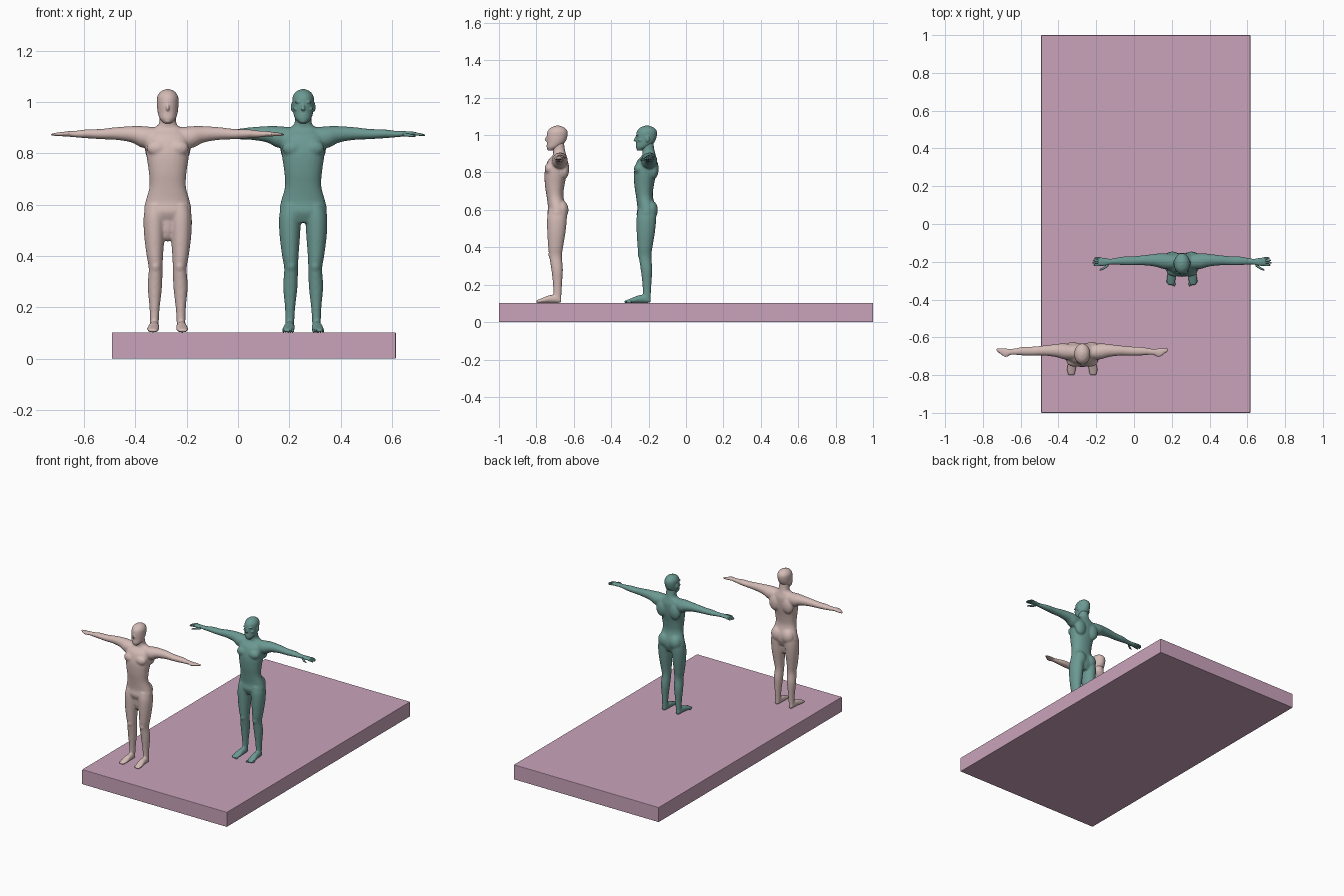
import bpy
import bmesh
from math import cos, sin, tau, copysign
from mathutils import Matrix, Vector

if "Cube" in bpy.data.objects:
    bpy.data.objects.remove(bpy.data.objects["Cube"])


def material(name, rgb):
    mat = bpy.data.materials.new(name)
    mat.use_nodes = True
    colour = (*rgb, 1)
    mat.diffuse_color = colour
    mat.node_tree.nodes["Principled BSDF"].inputs["Base Color"].default_value = colour
    return mat


def finish(bm, name, mat, location=(0, 0, 0)):
    bmesh.ops.recalc_face_normals(bm, faces=bm.faces)
    mesh = bpy.data.meshes.new(name)
    bm.to_mesh(mesh)
    bm.free()
    mesh.materials.append(mat)
    obj = bpy.data.objects.new(name, mesh)
    obj.location = location
    bpy.context.collection.objects.link(obj)
    return obj


def smooth_rings(rings, steps=4):
    """Catmull-Rom interpolation between hand-placed sections."""
    rings = [Vector(r) for r in rings]
    padded = [rings[0]] + rings + [rings[-1]]
    result = []
    for a, b, c, d in zip(padded, padded[1:], padded[2:], padded[3:]):
        for i in range(steps):
            t = i / steps
            result.append(b + (c - a) * t / 2 + (a * 2 - b * 5 + c * 4 - d) * t * t / 2
                          + (b * 3 - a - c * 3 + d) * t ** 3 / 2)
    return result + [rings[-1]]


def loft(bm, axis, rings, side=1, power=1.0, sides=24):
    """Sections are (position, centre u, centre v, half u, half v) along an axis."""
    loops = []
    for pos, cu, cv, hu, hv in smooth_rings(rings):
        loop = []
        for i in range(sides):
            c, s = cos(tau * i / sides), sin(tau * i / sides)
            u = cu + hu * copysign(abs(c) ** power, c)
            v = cv + hv * copysign(abs(s) ** power, s)
            x, y, z = {"x": (pos, u, v), "y": (u, pos, v), "z": (u, v, pos)}[axis]
            loop.append(bm.verts.new((x * side, y, z)))
        loops.append(loop)
    for low, high in zip(loops, loops[1:]):
        for i in range(sides):
            j = (i + 1) % sides
            bm.faces.new((low[i], low[j], high[j], high[i]))
    bm.faces.new(loops[0])
    bm.faces.new(loops[-1])


def blob(bm, centre, radii):
    bmesh.ops.create_uvsphere(bm, u_segments=20, v_segments=12, radius=1,
                              matrix=Matrix.Translation(centre) @ Matrix.Diagonal((*radii, 1)))


TORSO = [(.53, 0, 0, .05, .035), (.57, 0, 0, .09, .052), (.61, 0, .002, .087, .05),
         (.67, 0, -.01, .071, .045), (.73, 0, -.012, .074, .052), (.8, 0, -.006, .084, .06),
         (.86, 0, .004, .085, .054), (.893, 0, .014, .062, .036), (.912, 0, .012, .036, .033),
         (.94, 0, .007, .032, .033), (.97, 0, .006, .03, .032)]
HEAD = [(.917, 0, -.034, .014, .014), (.935, 0, -.02, .031, .035), (.96, 0, -.006, .039, .048),
        (.99, 0, 0, .042, .055), (1.02, 0, .003, .041, .053), (1.04, 0, .004, .028, .036),
        (1.05, 0, .004, .008, .01)]
LEG = [(.6, .045, .004, .04, .05), (.55, .051, 0, .043, .053), (.48, .052, -.003, .04, .049),
       (.4, .05, -.007, .032, .04), (.35, .047, -.007, .027, .034), (.28, .05, .001, .028, .031),
       (.2, .051, .003, .02, .024), (.14, .052, .003, .017, .021), (.108, .053, .003, .017, .02)]
FOOT = [(.022, .053, .117, .012, .014), (0, .053, .123, .018, .021), (-.04, .054, .123, .021, .021),
        (-.08, .057, .115, .024, .013), (-.11, .058, .109, .018, .007)]
ARM = [(.05, .012, .86, .04, .042), (.1, .016, .864, .042, .042), (.14, .02, .874, .034, .032),
       (.2, .02, .877, .027, .025), (.26, .017, .875, .024, .02), (.31, .017, .876, .023, .018),
       (.36, .014, .875, .017, .013), (.39, .012, .876, .016, .011)]
PALM = [(.38, .012, .876, .016, .011), (.41, .012, .876, .022, .01), (.445, .013, .876, .024, .007)]
MITTEN = [(.38, .012, .876, .016, .011), (.405, .008, .875, .024, .009),
          (.43, .016, .874, .019, .007), (.455, .025, .873, .007, .004)]


def remeshed(obj, voxel, passes):
    """Fuse overlapping volumes into one skin."""
    remesh = obj.modifiers.new("fuse", "REMESH")
    remesh.mode = "VOXEL"
    remesh.voxel_size = voxel
    remesh.use_smooth_shade = True
    relax = obj.modifiers.new("relax", "SMOOTH")
    relax.factor = .5
    relax.iterations = passes


def figure(name, mat, x, y, detailed):
    place = (x, y, 0)
    body = bmesh.new()
    loft(body, "z", TORSO, power=.9)
    for side in (-1, 1):
        loft(body, "z", LEG, side)
        loft(body, "y", FOOT, side)
        loft(body, "x", ARM, side)
        loft(body, "x", PALM if detailed else MITTEN, side)
        blob(body, (side * .04, .025, .6), (.043, .037, .05))       # buttock
        blob(body, (side * .04, -.04, .82), (.042, .026, .032))     # chest
        blob(body, (side * .05, .04, .82), (.04, .026, .055))       # shoulder blade
        blob(body, (side * .047, -.024, .36), (.02, .022, .026))    # knee
    if not detailed:
        blob(body, (0, -.005, .53), (.03, .035, .075))              # joined inner thighs
    remeshed(finish(body, name + "_body", mat, place), .005, 8)

    # Head with facial features
    head = bmesh.new()
    loft(head, "z", HEAD)
    blob(head, (0, -.053, .978), (.007, .012, .014))                # nose
    blob(head, (0, -.042, .928), (.014, .012, .011))                # chin
    if detailed:
        blob(head, (0, -.061, .972), (.008, .008, .006))            # nose tip
        for z in (.945, .951):
            blob(head, (0, -.047, z), (.014, .009, .003))           # lips
        for side in (-1, 1):
            blob(head, (side * .018, -.046, 1), (.015, .008, .005))     # brow
            blob(head, (side * .027, -.032, .973), (.011, .013, .008))  # cheekbone
            blob(head, (side * .043, .006, .98), (.005, .011, .018))    # ear
    remeshed(finish(head, name + "_head", mat, place), .003, 3)

    # Separate fingers, thumbs and toes
    if detailed:
        digits = bmesh.new()
        for side in (-1, 1):
            for i, length in enumerate((.024, .032, .034, .029)):
                v = .031 - .012 * i
                loft(digits, "x", [(.435, v, .876, .006, .006), (.44 + length * .6, v, .873, .0055, .005),
                                   (.44 + length, v, .87, .003, .003)], side, sides=10)
            loft(digits, "x", [(.39, -.004, .873, .008, .007), (.415, -.022, .87, .007, .006),
                               (.437, -.032, .867, .003, .003)], side, sides=10)
            for i in range(5):
                blob(digits, (side * (.041 + .009 * i), -.106 + .004 * i, .109),
                     (.006 - .0004 * i, .012, .007))
        obj = finish(digits, name + "_fingers_and_toes", mat, place)
        for face in obj.data.polygons:
            face.use_smooth = True


# Thick platform with slightly softened edges
slab = bmesh.new()
bmesh.ops.create_cube(slab, size=1, matrix=Matrix.Diagonal((1.107, 2, .102, 1)))
platform = finish(slab, "platform", material("dusty mauve", (.59, .37, .50)), (.062, 0, .051))
edge = platform.modifiers.new("soft edge", "BEVEL")
edge.width = .003
edge.segments = 2

figure("plain_figure", material("pale pink", (.66, .50, .47)), -.274, -.69, False)
figure("detailed_figure", material("muted teal", (.15, .32, .29)), .254, -.212, True)
